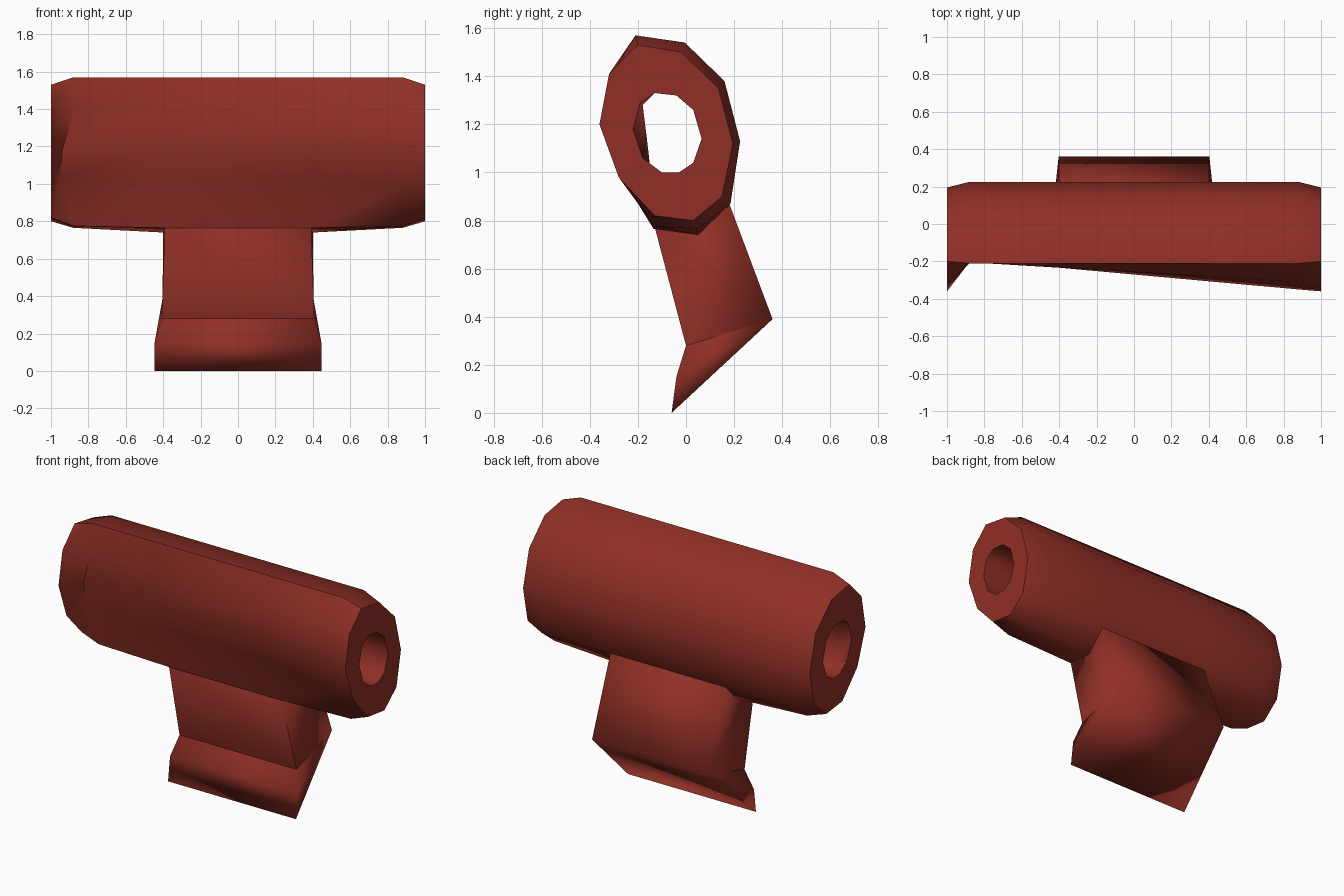
import bpy, bmesh
from math import radians

cube = bpy.data.objects.get("Cube")
if cube:
    bpy.data.objects.remove(cube, do_unlink=True)

red = bpy.data.materials.new("brick_red")
red.use_nodes = True
colour = (0.28, 0.029, 0.019, 1)
red.diffuse_color = colour
red.node_tree.nodes["Principled BSDF"].inputs["Base Color"].default_value = colour


def finish(name, bm, angle):
    bmesh.ops.recalc_face_normals(bm, faces=bm.faces[:])
    mesh = bpy.data.meshes.new(name)
    bm.to_mesh(mesh)
    bm.free()
    mesh.materials.append(red)
    obj = bpy.data.objects.new(name, mesh)
    bpy.context.collection.objects.link(obj)
    bpy.ops.object.select_all(action="DESELECT")
    obj.select_set(True)
    bpy.context.view_layer.objects.active = obj
    bpy.ops.object.shade_smooth_by_angle(angle=radians(angle))


def bridge(bm, a, b):
    for i in range(len(a)):
        j = (i + 1) % len(a)
        bm.faces.new((a[i], a[j], b[j], b[i]))


def at(x, ring):
    return [(x, y, z) for y, z in ring]


# Ten-sided cross-sections as (y, z), clockwise from the top front corner
end = [(-.20, 1.53), (-.02, 1.50), (.135, 1.35), (.195, 1.12), (.15, .90),
       (.03, .80), (-.13, .82), (-.28, .98), (-.36, 1.20), (-.32, 1.41)]
back = [(-.21, 1.57), (-.005, 1.54), (.16, 1.38), (.225, 1.13), (.185, .87),
        (.05, .765), (-.13, .775)]
left = at(-.88, back) + [(-.95, -.175, 1.04), (-.94, -.19, 1.18), (-.88, -.205, 1.40)]
right = at(.88, back + [(-.27, .985), (-.35, 1.20), (-.31, 1.41)])
bore = [(-.13, 1.33), (-.04, 1.32), (.03, 1.26), (.065, 1.14), (.03, 1.04),
        (-.03, 1.0), (-.10, 1.0), (-.18, 1.06), (-.22, 1.18), (-.19, 1.29)]
bore_flat = bore[:7] + [(-.15, 1.03), (-.165, 1.16), (-.18, 1.28)]


def middle(x, crease_y):
    # Section between the shoulders: sags over the leg, creased low on the front
    t = (x + .88) / 1.76
    ring = [(x, p[1] + (q[1] - p[1]) * t, p[2] + (q[2] - p[2]) * t)
            for p, q in zip(left, right)]
    ring[5:8] = [(x, .05, .74), (x, -.135, .765), (x, crease_y, 1.04)]
    return ring


# Barrel with chamfered ends, hollowed front and a through bore
bm = bmesh.new()
sections = [at(-1, end), left, middle(-.4, -.19), middle(.4, -.22), right,
            at(1, end), at(1, bore), at(-.94, bore_flat), at(-1, bore)]
rings = [[bm.verts.new(p) for p in ring] for ring in sections]
for k, ring in enumerate(rings):
    bridge(bm, ring, rings[(k + 1) % len(rings)])
finish("barrel", bm, 50)

# Leg leaning back, ending in a wedge foot with a front lip: (y, z, half width)
profile = [(-.14, .81, .39), (0, .28, .408), (-.04, .15, .446),
           (-.06, 0, .446), (.36, .39, .403), (.15, .95, .40)]
bm = bmesh.new()
sides = [[bm.verts.new((s * w, y, z)) for y, z, w in profile] for s in (-1, 1)]
bridge(bm, *sides)
for v in sides:
    bm.faces.new((v[0], v[1], v[4], v[5]))
    bm.faces.new((v[1], v[2], v[4]))
    bm.faces.new((v[2], v[3], v[4]))
    # Keep the front corners and the foot line crisp, the rest soft
    for pair in ((v[0], v[1]), (v[1], v[4]), (sides[0][1], sides[1][1])):
        bm.edges.get(pair).smooth = False
finish("leg", bm, 150)
